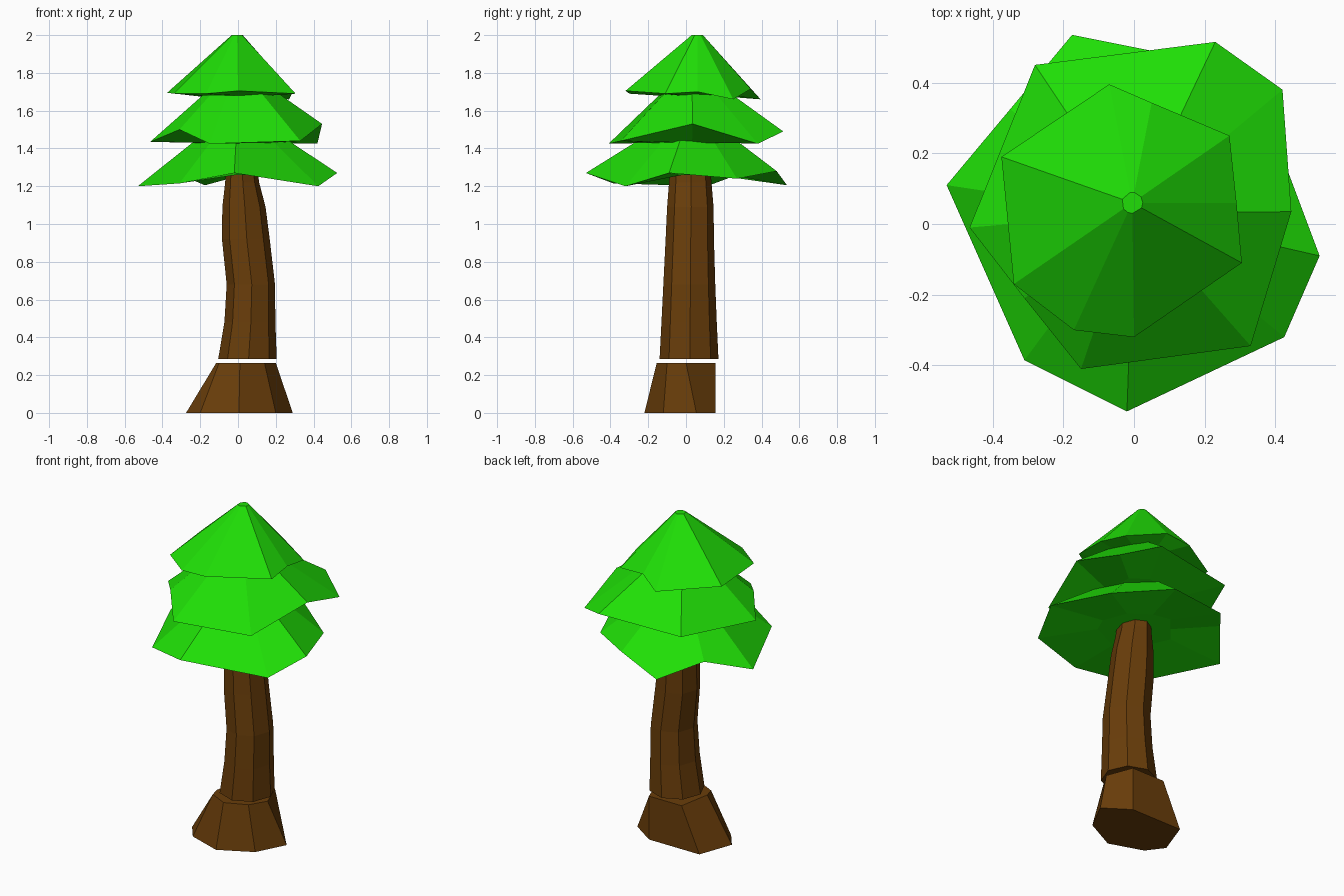
import bpy, bmesh, math
from mathutils import Vector

cube = bpy.data.objects.get("Cube")
if cube:
    bpy.data.objects.remove(cube, do_unlink=True)


def material(name, rgb):
    m = bpy.data.materials.new(name)
    m.use_nodes = True
    m.diffuse_color = (*rgb, 1)
    bsdf = m.node_tree.nodes["Principled BSDF"]
    bsdf.inputs["Base Color"].default_value = (*rgb, 1)
    bsdf.inputs["Roughness"].default_value = 0.9
    return m


GREEN = material("leaf green", (0.014, 0.74, 0.002))
BROWN = material("bark brown", (0.142, 0.047, 0.003))


def loft(name, rings, mat):
    """Skin a stack of rings with equal point counts and cap both ends."""
    bm = bmesh.new()
    loops = [[bm.verts.new(p) for p in ring] for ring in rings]
    n = len(loops[0])
    for a, b in zip(loops, loops[1:]):
        for i in range(n):
            j = (i + 1) % n
            bm.faces.new((a[i], a[j], b[j], b[i]))
    bm.faces.new(loops[0][::-1])
    bm.faces.new(loops[-1])
    bmesh.ops.recalc_face_normals(bm, faces=bm.faces[:])
    me = bpy.data.meshes.new(name)
    bm.to_mesh(me)
    bm.free()
    me.materials.append(mat)
    ob = bpy.data.objects.new(name, me)
    bpy.context.collection.objects.link(ob)
    return ob


def foliage(name, rim, apex, under_z, under_scale):
    """Jagged cone: blunt tip, uneven rim and a recessed underside."""
    cx, cy, cz = apex
    tip, under = [], []
    for x, y, z in rim:
        d = Vector((x - cx, y - cy)).normalized() * 0.03
        tip.append((cx + d.x, cy + d.y, cz))
        under.append((cx + (x - cx) * under_scale, cy + (y - cy) * under_scale, under_z))
    return loft(name, [under, rim, tip], GREEN)


# Three tiers of foliage, rims listed clockwise from the front
foliage("lower_foliage", [
    (-0.02, -0.53, 1.27), (-0.31, -0.385, 1.215), (-0.53, 0.11, 1.20),
    (-0.35, 0.325, 1.28), (-0.175, 0.535, 1.205), (0.10, 0.48, 1.28),
    (0.39, 0.27, 1.24), (0.525, -0.09, 1.27), (0.425, -0.32, 1.20)],
    (0.0, 0.03, 1.60), 1.26, 0.4)
foliage("middle_foliage", [
    (-0.15, -0.41, 1.425), (-0.31, -0.21, 1.50), (-0.465, -0.01, 1.435),
    (-0.28, 0.45, 1.46), (0.23, 0.515, 1.49), (0.42, 0.38, 1.425),
    (0.445, 0.035, 1.53), (0.33, -0.345, 1.44)], (0.0, 0.03, 1.82), 1.43, 0.5)
foliage("upper_foliage", [
    (0.0, -0.32, 1.705), (-0.17, -0.30, 1.69), (-0.34, -0.17, 1.69),
    (-0.375, 0.19, 1.695), (-0.07, 0.395, 1.66), (0.05, 0.343, 1.715),
    (0.27, 0.25, 1.66), (0.29, 0.06, 1.70), (0.305, -0.11, 1.69)],
    (-0.005, 0.06, 2.0), 1.68, 0.55)

# Crooked eight-sided trunk: z, x range, y range of each section
SECTIONS = [
    (0.285, -0.105, 0.205, -0.14, 0.172), (0.48, -0.072, 0.198, -0.13, 0.163),
    (0.68, -0.060, 0.196, -0.12, 0.155), (0.92, -0.085, 0.168, -0.108, 0.148),
    (1.09, -0.083, 0.146, -0.10, 0.146), (1.22, -0.068, 0.112, -0.09, 0.135),
    (1.35, -0.060, 0.095, -0.08, 0.125)]
trunk = []
for z, x0, x1, y0, y1 in SECTIONS:
    ring = []
    for i in range(8):
        a = math.tau * (i + 0.05) / 8
        ring.append(((x0 + x1) / 2 + (x1 - x0) / 2 * math.cos(a),
                     (y0 + y1) / 2 + (y1 - y0) / 2 * math.sin(a), z))
    trunk.append(ring)
loft("trunk", trunk, BROWN)

# Flared root base with a flat, upright back
foot = [(-0.275, -0.05), (-0.20, -0.15), (0.005, -0.22), (0.20, -0.12),
        (0.29, 0.055), (0.14, 0.157), (-0.20, 0.157)]
collar = [(-0.115, -0.04), (-0.10, -0.10), (0.01, -0.155), (0.14, -0.10),
          (0.20, 0.0), (0.14, 0.157), (-0.08, 0.157)]
loft("root_base", [[(x, y, 0) for x, y in foot],
                   [(x, y, 0.265) for x, y in collar]], BROWN)
